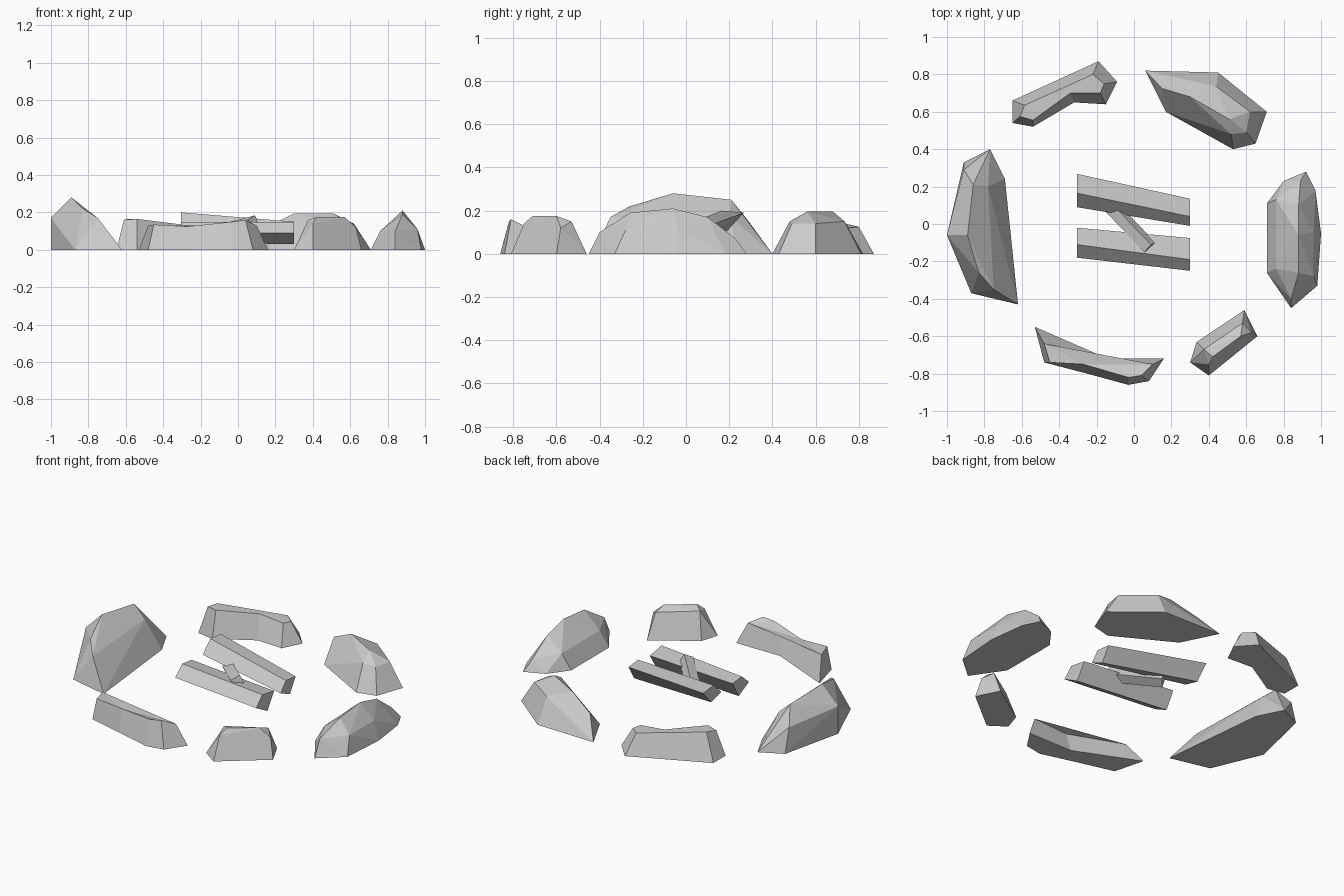
import bpy, bmesh, math
from mathutils import Vector

if "Cube" in bpy.data.objects:
    bpy.data.objects.remove(bpy.data.objects["Cube"])


def finish(bm, name):
    bmesh.ops.recalc_face_normals(bm, faces=bm.faces)
    me = bpy.data.meshes.new(name)
    bm.to_mesh(me)
    bm.free()
    ob = bpy.data.objects.new(name, me)
    bpy.context.collection.objects.link(ob)
    return ob


def hull_stone(name, base, top):
    """Convex faceted stone: ground outline (x, y) plus upper corners (x, y, z)."""
    bm = bmesh.new()
    for p in [(x, y, 0) for x, y in base] + top:
        bm.verts.new(p)
    res = bmesh.ops.convex_hull(bm, input=bm.verts)
    loose = [v for v in bm.verts if not v.link_faces]
    bmesh.ops.delete(bm, geom=loose, context='VERTS')
    bmesh.ops.dissolve_limit(bm, angle_limit=math.radians(4),
                             verts=bm.verts, edges=bm.edges)
    return finish(bm, name)


def loft(name, ring_a, ring_b):
    """Solid between two matching rings; handles bent (concave) outlines."""
    bm = bmesh.new()
    a = [bm.verts.new(p) for p in ring_a]
    b = [bm.verts.new(p) for p in ring_b]
    n = len(a)
    for i in range(n):
        j = (i + 1) % n
        bm.faces.new((a[i], a[j], b[j], b[i]))
    caps = [bm.faces.new(a[::-1]), bm.faces.new(b)]
    if n > 4:
        bmesh.ops.triangulate(bm, faces=caps)
    return finish(bm, name)


# Convex stones
hull_stone("stone_left",
           [(-.77, .40), (-.91, .33), (-1, -.06), (-.87, -.37), (-.62, -.43), (-.69, .24)],
           [(-1, -.06, .17), (-.91, .29, .15), (-.86, .21, .25), (-.89, -.06, .28),
            (-.83, -.26, .22), (-.75, -.35, .17), (-.78, .2, .18)])
hull_stone("stone_right",
           [(.92, .28), (.80, .23), (.71, .11), (.71, -.26), (.84, -.45),
            (.98, -.33), (1, -.05), (.97, .18)],
           [(.88, -.26, .19), (.88, -.06, .21), (.88, .10, .17), (.76, .13, .10),
            (.76, -.24, .10), (.84, -.40, .10), (.96, -.28, .11), (.96, -.04, .11),
            (.89, .23, .07)])
hull_stone("stone_back_right",
           [(.06, .82), (.45, .81), (.71, .60), (.65, .43), (.53, .40), (.17, .60)],
           [(.30, .68, .195), (.51, .56, .195), (.44, .735, .15), (.62, .60, .14),
            (.60, .49, .14), (.52, .48, .15), (.15, .725, .12)])
hull_stone("stone_front_right",
           [(.30, -.74), (.40, -.81), (.66, -.60), (.59, -.46), (.335, -.63)],
           [(.42, -.71, .175), (.57, -.60, .175), (.375, -.67, .16), (.58, -.53, .15),
            (.63, -.58, .12), (.40, -.75, .14)])

# Bent stones
loft("stone_back_left",
     [(-.19, .87, 0), (-.65, .66, 0), (-.65, .54, 0), (-.54, .52, 0),
      (-.32, .65, 0), (-.15, .64, 0), (-.09, .76, 0)],
     [(-.22, .80, .125), (-.585, .635, .165), (-.61, .575, .16), (-.54, .555, .165),
      (-.34, .70, .14), (-.18, .70, .125), (-.16, .75, .12)])
loft("stone_front_left",
     [(-.53, -.55, 0), (-.48, -.74, 0), (-.25, -.80, 0), (-.03, -.86, 0),
      (.08, -.84, 0), (.16, -.72, 0), (-.14, -.72, 0)],
     [(-.48, -.64, .13), (-.45, -.74, .135), (-.27, -.75, .125), (-.03, -.82, .15),
      (.04, -.81, .16), (.10, -.75, .13), (-.14, -.76, .125)])


def log(name, left, right, x0=-.305, x1=.3):
    return loft(name, [(x0, y, z) for y, z in left], [(x1, y, z) for y, z in right])


# Two long four-sided logs
log("log_back", [(.09, .13), (.165, .20), (.268, .19), (.19, .105)],
    [(-.01, .09), (.04, .15), (.135, .14), (.08, .05)])
log("log_front", [(-.18, .09), (-.11, .15), (-.02, .14), (-.08, .04)],
    [(-.25, .09), (-.19, .15), (-.075, .13), (-.14, .03)])

# Short crossing log, tilted up toward the front
a, b = Vector((-.13, .10, .09)), Vector((.085, -.125, .145))
side = (b - a).cross(Vector((0, 0, 1))).normalized()
up = side.cross(b - a).normalized()
ring = [(math.cos(t), math.sin(t)) for t in (math.radians(20 + 90 * i) for i in range(4))]
loft("log_crossing",
     [a + (side * c + up * s) * .042 for c, s in ring],
     [b + (side * c + up * s) * .042 for c, s in ring])
